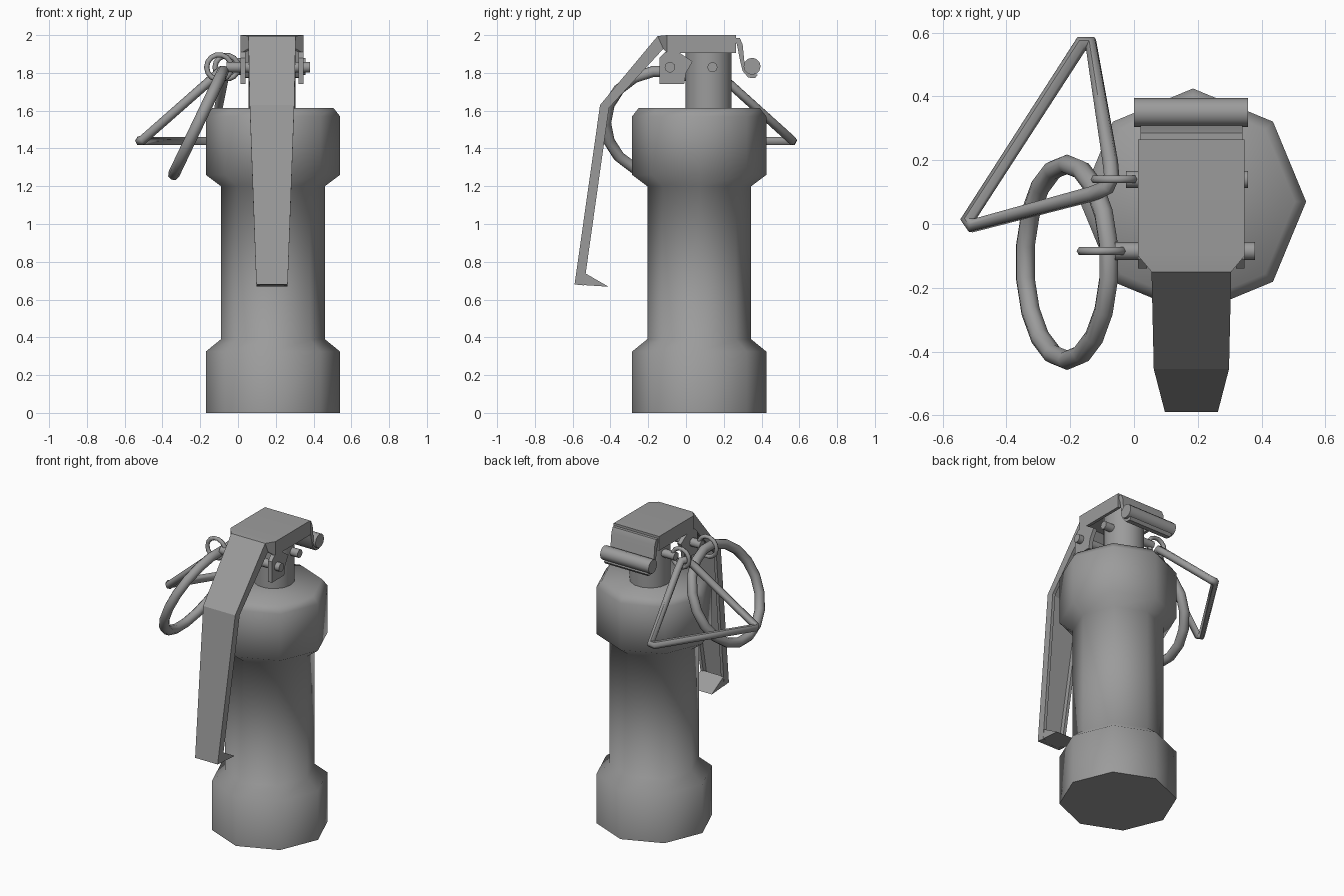
import bpy, bmesh, math
from mathutils import Vector

cube = bpy.data.objects.get("Cube")
if cube:
    bpy.data.objects.remove(cube, do_unlink=True)

GREY = (0.33, 0.33, 0.33, 1)
metal = bpy.data.materials.new("grey_metal")
metal.use_nodes = True
metal.diffuse_color = GREY
metal.node_tree.nodes["Principled BSDF"].inputs["Base Color"].default_value = GREY

MID = 0.18  # x of the lever centre line


def finish(obj, name, angle=40):
    """Name, colour and shade one part."""
    obj.name = name
    obj.data.materials.clear()
    obj.data.materials.append(metal)
    bpy.ops.object.select_all(action='DESELECT')
    obj.select_set(True)
    bpy.context.view_layer.objects.active = obj
    bpy.ops.object.shade_smooth_by_angle(angle=math.radians(angle))
    return obj


def loft(name, rings, angle=40):
    """Skin a row of closed cross-sections and cap both ends."""
    bm = bmesh.new()
    rows = [[bm.verts.new(p) for p in ring] for ring in rings]
    n = len(rows[0])
    for a, b in zip(rows, rows[1:]):
        for i in range(n):
            j = (i + 1) % n
            bm.faces.new((a[i], a[j], b[j], b[i]))
    bm.faces.new(rows[0][::-1])
    bm.faces.new(rows[-1])
    bmesh.ops.recalc_face_normals(bm, faces=bm.faces)
    mesh = bpy.data.meshes.new(name)
    bm.to_mesh(mesh)
    bm.free()
    obj = bpy.data.objects.new(name, mesh)
    bpy.context.collection.objects.link(obj)
    return finish(obj, name, angle)


def turned(name, x, y, profile, sides, angle):
    """Upright turned shape from (radius, height) pairs."""
    turns = [math.tau * i / sides for i in range(sides)]
    return loft(name, [[(x + r * math.cos(t), y + r * math.sin(t), z) for t in turns]
                       for r, z in profile], angle)


def rod(name, x0, x1, y, z, r, sides=10):
    turns = [math.tau * i / sides for i in range(sides)]
    return loft(name, [[(x, y + r * math.cos(t), z + r * math.sin(t)) for t in turns]
                       for x in (x0, x1)], 50)


def prism(name, outline, x0, x1, angle=30):
    """Side outline of (y, z) points extruded along x."""
    return loft(name, [[(x, y, z) for y, z in outline] for x in (x0, x1)], angle)


def ring(name, centre, normal, major, minor, segments, sides):
    bpy.ops.mesh.primitive_torus_add(
        location=centre, rotation=Vector(normal).to_track_quat('Z', 'Y').to_euler(),
        major_radius=major, minor_radius=minor,
        major_segments=segments, minor_segments=sides)
    return finish(bpy.context.object, name, 65)


# Eight-sided canister and its neck
turned("body", 0.185, 0.07,
       [(0.355, 0), (0.355, 0.325), (0.275, 0.39), (0.275, 1.2),
        (0.355, 1.26), (0.355, 1.57), (0.32, 1.615)], 8, 60)
turned("neck", MID, 0.12, [(0.125, 1.6), (0.125, 1.96)], 14, 40)

# Safety lever: a folded channel, (y, z), inward direction, half width, depth
T = 0.02
stations = [((0.265, 2.0), (0, -1), 0.167, 0.095),
            ((-0.1, 2.0), (0, -1), 0.167, 0.095),
            ((-0.15, 1.995), (0.4, -0.9), 0.125, 0.075),
            ((-0.455, 1.63), (0.95, -0.3), 0.118, 0.05),
            ((-0.59, 0.68), (1, -0.1), 0.083, 0.05)]
sections = []
for (y, z), (ny, nz), w, d in stations:
    shape = [(-w, d), (-w, 0), (w, 0), (w, d),
             (w - T, d), (w - T, T), (T - w, T), (T - w, d)]
    sections.append([(MID + u, y + ny * v, z + nz * v) for u, v in shape])
loft("safety_lever", sections, 25)
prism("lever_lip", [(-0.59, 0.68), (-0.535, 0.74), (-0.41, 0.668)],
      MID - 0.083, MID + 0.083)

# Cheek plates on both sides of the lever head
for side, label in ((1, "left"), (-1, "right")):
    prism("cheek_plate_" + label,
          [(-0.14, 1.74), (-0.01, 1.74), (0.0, 1.8), (0.035, 1.86),
           (-0.04, 1.91), (-0.11, 1.91), (-0.14, 1.88)],
          MID + side * 0.14, MID + side * 0.167)

# Hinge strip and hinge bar at the back
prism("hinge_strip",
      [(0.255, 1.985), (0.285, 1.985), (0.3, 1.95), (0.31, 1.85), (0.325, 1.81),
       (0.35, 1.795), (0.38, 1.79), (0.365, 1.772), (0.33, 1.775),
       (0.3, 1.81), (0.285, 1.87), (0.27, 1.95)], 0.02, 0.34, 35)
rod("hinge_bar", 0.0, 0.357, 0.35, 1.835, 0.045, 12)

# Cross pins with the small link rings on their ends
rod("rear_pin", -0.025, 0.358, 0.14, 1.83, 0.027)
rod("front_pin", -0.06, 0.38, -0.085, 1.83, 0.028)
ring("rear_link_ring", (-0.06, 0.14, 1.83), (0, 1, 0), 0.062, 0.014, 14, 6)
ring("front_link_ring", (-0.1, -0.085, 1.83), (0, 1, 0), 0.066, 0.014, 14, 6)

# Large round pull ring
ring("round_pull_ring", (-0.21, -0.12, 1.535), (0.9, 0, -0.43), 0.307, 0.031, 18, 8)

# Triangular pull ring of bent wire
wire = bpy.data.curves.new("triangle_pull_ring", 'CURVE')
wire.dimensions = '3D'
wire.bevel_depth = 0.025
wire.bevel_resolution = 1
path = [(-0.165, 0.565, 1.44), (-0.135, 0.565, 1.44), (-0.075, 0.2, 1.77),
        (-0.07, 0.15, 1.815), (-0.085, 0.115, 1.815), (-0.13, 0.095, 1.775),
        (-0.505, -0.005, 1.445), (-0.52, 0.015, 1.44)]
spline = wire.splines.new('POLY')
spline.points.add(len(path) - 1)
for point, co in zip(spline.points, path):
    point.co = (*co, 1)
spline.use_cyclic_u = True
triangle = bpy.data.objects.new("triangle_pull_ring", wire)
bpy.context.collection.objects.link(triangle)
bpy.ops.object.select_all(action='DESELECT')
triangle.select_set(True)
bpy.context.view_layer.objects.active = triangle
bpy.ops.object.convert(target='MESH')
finish(bpy.context.object, "triangle_pull_ring", 65)
